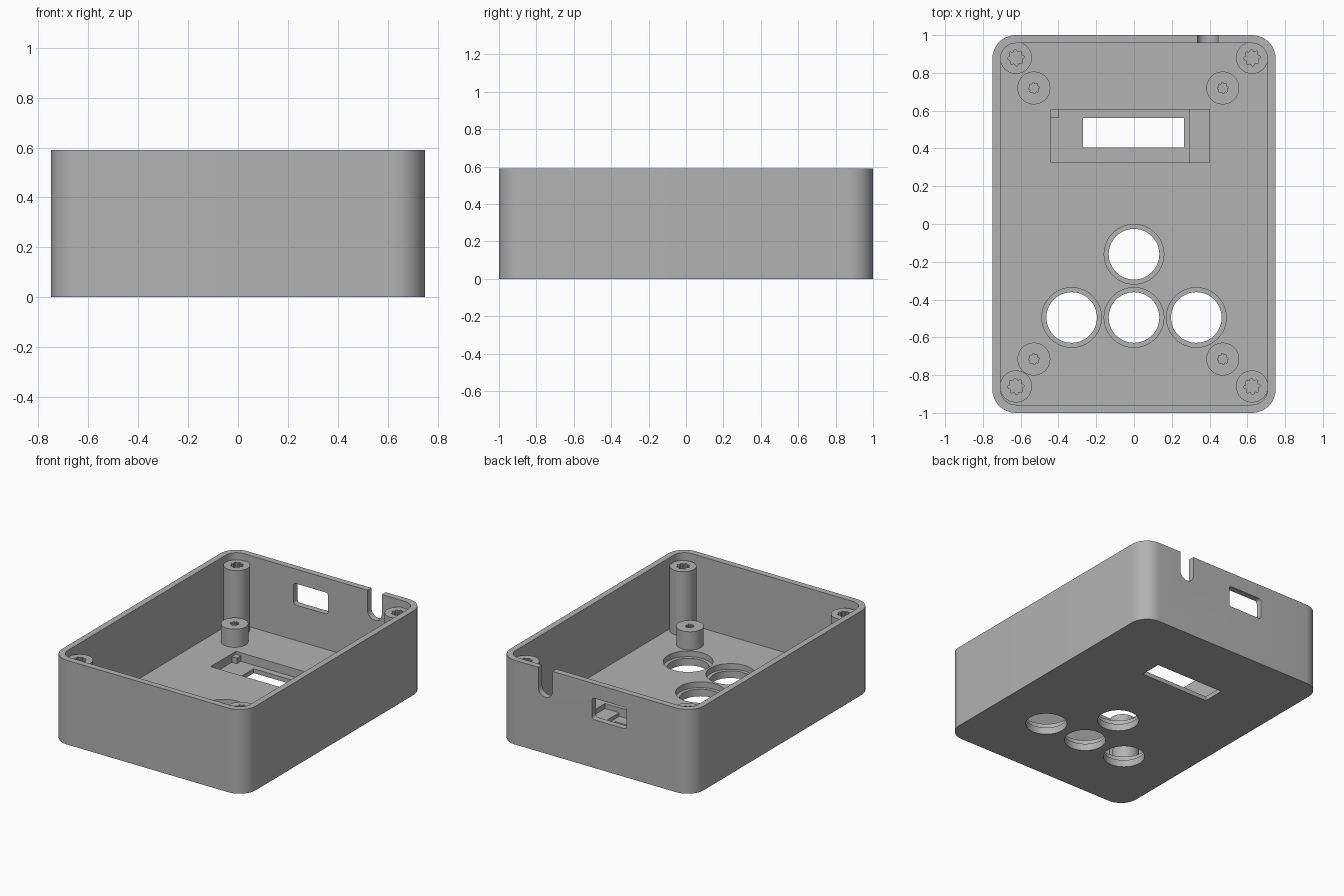
import bpy, bmesh, math
from mathutils import Matrix

if "Cube" in bpy.data.objects:
    bpy.data.objects.remove(bpy.data.objects["Cube"])

HEIGHT, FLOOR = 0.59, 0.09
grey = bpy.data.materials.new("grey plastic")
grey.diffuse_color = (0.45, 0.45, 0.45, 1)
grey.use_nodes = True
grey.node_tree.nodes["Principled BSDF"].inputs["Base Color"].default_value = grey.diffuse_color


def prism(name, outline, z0, z1, matrix=None):
    """Extrude a 2D outline from z0 to z1."""
    bm = bmesh.new()
    face = bm.faces.new([bm.verts.new((x, y, z0)) for x, y in outline])
    res = bmesh.ops.extrude_face_region(bm, geom=[face])
    top = [v for v in res["geom"] if isinstance(v, bmesh.types.BMVert)]
    bmesh.ops.translate(bm, verts=top, vec=(0, 0, z1 - z0))
    if matrix:
        bm.transform(matrix)
    bmesh.ops.recalc_face_normals(bm, faces=bm.faces)
    mesh = bpy.data.meshes.new(name)
    bm.to_mesh(mesh)
    bm.free()
    mesh.materials.append(grey)
    ob = bpy.data.objects.new(name, mesh)
    bpy.context.collection.objects.link(ob)
    return ob


def rect(x0, x1, y0, y1, r=0.0, n=12):
    """Rectangle outline with optional rounded corners."""
    if r == 0:
        return [(x0, y0), (x1, y0), (x1, y1), (x0, y1)]
    pts = []
    corners = [(x1 - r, y1 - r), (x0 + r, y1 - r), (x0 + r, y0 + r), (x1 - r, y0 + r)]
    for i, (cx, cy) in enumerate(corners):
        for k in range(n + 1):
            a = math.pi / 2 * (i + k / n)
            pts.append((cx + r * math.cos(a), cy + r * math.sin(a)))
    return pts


def circle(cx, cy, r, n=64):
    return [(cx + r * math.cos(2 * math.pi * k / n),
             cy + r * math.sin(2 * math.pi * k / n)) for k in range(n)]


def ribbed(cx, cy, r, lobes=8):
    """Screw hole outline with grip ribs pointing inward."""
    pts = []
    for k in range(lobes * 4):
        rad = r if k % 4 < 2 else r * 0.78
        a = 2 * math.pi * k / (lobes * 4)
        pts.append((cx + rad * math.cos(a), cy + rad * math.sin(a)))
    return pts


def cut(ob, outline, z0, z1, matrix=None):
    """Subtract a prism from an object."""
    cutter = prism("cutter", outline, z0, z1, matrix)
    cutter.hide_render = True
    mod = ob.modifiers.new("cut", 'BOOLEAN')
    mod.operation, mod.solver, mod.object = 'DIFFERENCE', 'EXACT', cutter
    bpy.context.view_layer.objects.active = ob
    bpy.ops.object.modifier_apply(modifier=mod.name)
    bpy.data.objects.remove(cutter, do_unlink=True)


def smooth(ob):
    bpy.ops.object.select_all(action='DESELECT')
    ob.select_set(True)
    bpy.context.view_layer.objects.active = ob
    bpy.ops.object.shade_smooth_by_angle(angle=math.radians(30))


# Open-topped case
case = prism("case", rect(-0.75, 0.75, -1, 1, 0.125), 0, HEIGHT)
cut(case, rect(-0.707, 0.707, -0.957, 0.957, 0.082), FLOOR, 0.8)

# Button holes with a wider counterbore on the inside
for x, y in [(0, -0.16), (-0.33, -0.495), (0, -0.495), (0.33, -0.495)]:
    cut(case, circle(x, y, 0.158), 0.05, 0.2)
    cut(case, circle(x, y, 0.134), -0.1, 0.2)

# Display recess, its shallower end and the window
cut(case, rect(-0.44, 0.29, 0.325, 0.605), 0.03, 0.2)
cut(case, rect(0.28, 0.40, 0.325, 0.605), 0.055, 0.2)
cut(case, rect(-0.27, 0.265, 0.405, 0.56), -0.1, 0.2)
prism("recess_corner_block", rect(-0.44, -0.40, 0.56, 0.605), 0.03, 0.07)

# Back wall: connector opening and round-bottomed cable slot
to_back = Matrix.Rotation(math.pi / 2, 4, 'X')   # outline (x, z), extruded along -y
cut(case, rect(-0.24, 0.029, 0.338, 0.488, 0.02, 6), -1.1, -0.9, to_back)
cut(case, rect(0.335, 0.445, 0.395, 0.8, 0.054), -1.1, -0.9, to_back)
smooth(case)

# Tall lid posts in the corners, short board posts further in
for name, xs, ys, r, top, hole in [
        ("lid_post", (-0.625, 0.625), (-0.86, 0.88), 0.085, 0.54, 0.043),
        ("board_post", (-0.53, 0.47), (-0.715, 0.72), 0.087, 0.217, 0.029)]:
    for x in xs:
        for y in ys:
            post = prism(name, circle(x, y, r, 48), FLOOR, top)
            cut(post, ribbed(x, y, hole), FLOOR + 0.01, top + 0.1)
            smooth(post)
